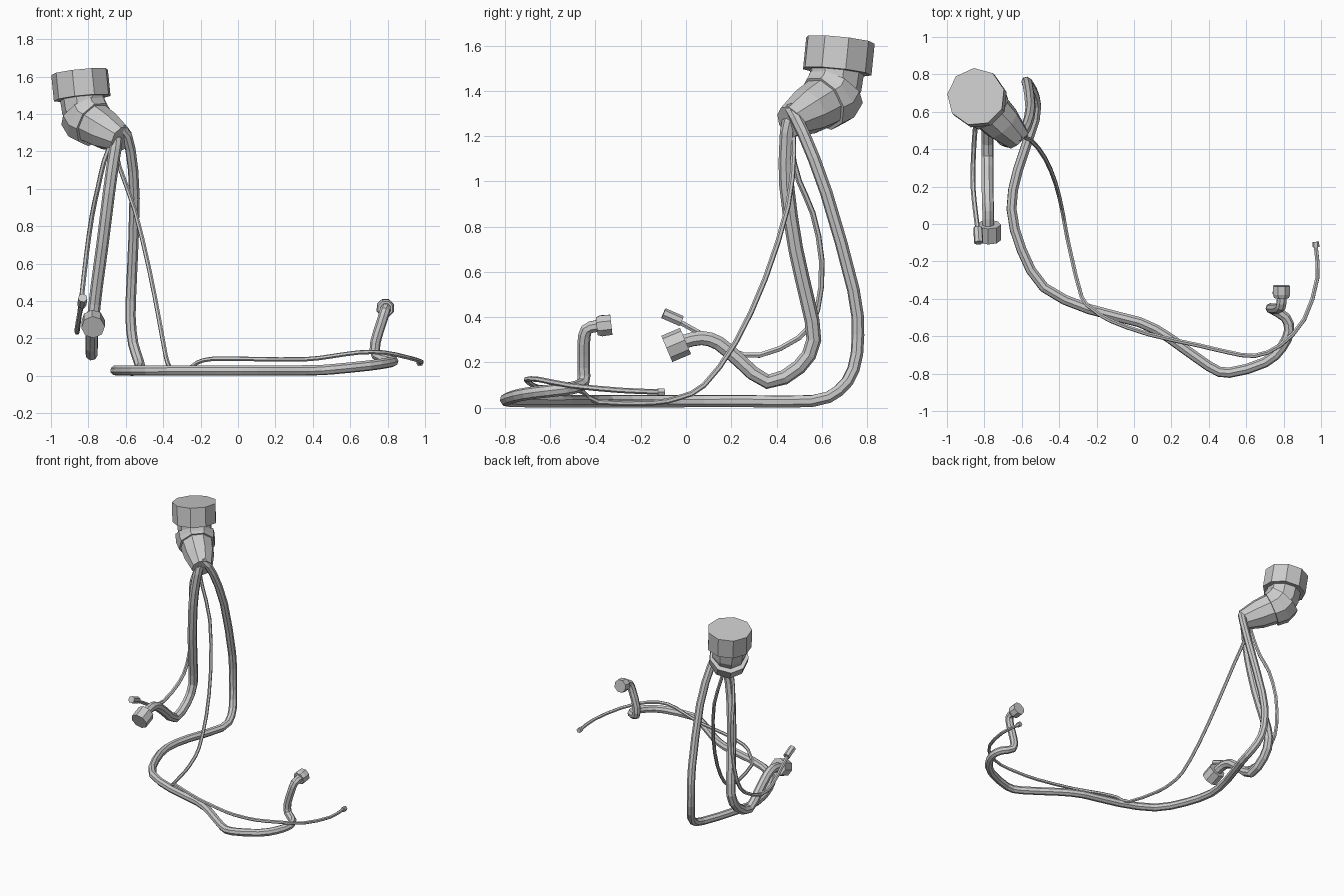
import bpy, bmesh, math
from mathutils import Vector


def catmull(pts, steps):
    """Subdivide a path of (x, y, z) points into a smooth polyline."""
    p = [Vector(q) for q in pts]
    p = [p[0] * 2 - p[1]] + p + [p[-1] * 2 - p[-2]]
    out = []
    for i in range(1, len(p) - 2):
        a, b, c, d = p[i - 1:i + 3]
        for k in range(steps):
            t = k / steps
            out.append(0.5 * (2 * b + (c - a) * t + (2 * a - 5 * b + 4 * c - d) * t * t
                              + (3 * b - a - 3 * c + d) * t ** 3))
    return out + [p[-2]]


def sweep(name, pts, radii, sides):
    """Flat-faced, capped tube along a path; radii is one number or one per point."""
    pts = [Vector(p) for p in pts]
    if not isinstance(radii, (list, tuple)):
        radii = [radii] * len(pts)
    bm = bmesh.new()
    rings, normal = [], None
    for i, p in enumerate(pts):
        before = (p - pts[i - 1]).normalized() if i else Vector()
        after = (pts[i + 1] - p).normalized() if i < len(pts) - 1 else Vector()
        t = (before + after).normalized()
        if normal is None:
            normal = t.cross(Vector((0.7, 0.7, 0.05)))
        normal = (normal - t * normal.dot(t)).normalized()
        side = t.cross(normal)
        ring = []
        for k in range(sides):
            a = 2 * math.pi * (k + 0.5) / sides
            ring.append(bm.verts.new(p + radii[i] * (math.cos(a) * normal + math.sin(a) * side)))
        rings.append(ring)
    for r0, r1 in zip(rings, rings[1:]):
        for k in range(sides):
            j = (k + 1) % sides
            bm.faces.new((r0[k], r0[j], r1[j], r1[k]))
    bm.faces.new(rings[0][::-1])
    bm.faces.new(rings[-1])
    bmesh.ops.recalc_face_normals(bm, faces=bm.faces)
    mesh = bpy.data.meshes.new(name)
    bm.to_mesh(mesh)
    bm.free()
    ob = bpy.data.objects.new(name, mesh)
    bpy.context.collection.objects.link(ob)
    return ob


def head(s, z):
    """Point in the vertical plane in which the big connector bends."""
    return (-0.845 + 0.7071 * s, 0.68 - 0.7071 * s, z)


# Large bent connector: cap, neck, collar and tapered outlet
sweep("connector_cap", [head(0, 1.625), head(0.02, 1.485)], 0.155, 9)
sweep("connector_neck", [head(0.018, 1.50), head(0.03, 1.43), head(0.07, 1.365)],
      [0.122, 0.12, 0.11], 9)
sweep("connector_collar", [head(0.03, 1.41), head(0.065, 1.365), head(0.11, 1.345)],
      [0.138, 0.138, 0.128], 9)
sweep("connector_outlet", [head(0.08, 1.36), head(0.20, 1.31), head(0.315, 1.265)],
      [0.118, 0.105, 0.072], 9)

# Long cable: drops, runs along the ground, rises at the end
long_cable = [
    (-.67, .49, 1.29), (-.615, .465, 1.32), (-.575, .52, 1.21), (-.553, .62, .95),
    (-.568, .74, .52), (-.575, .76, .32), (-.56, .74, .17), (-.53, .675, .075),
    (-.53, .56, .030), (-.62, .29, .029), (-.655, .08, .029), (-.60, -.14, .029),
    (-.48, -.34, .029), (-.24, -.455, .029), (.03, -.525, .029), (.19, -.61, .029),
    (.40, -.76, .03), (.51, -.795, .036), (.70, -.74, .055), (.79, -.66, .068),
    (.83, -.57, .078), (.81, -.50, .088), (.74, -.455, .11), (.735, -.452, .18),
    (.767, -.452, .285), (.785, -.44, .345), (.79, -.40, .36), (.79, -.375, .363)]
sweep("long_cable", catmull(long_cable, 2), 0.028, 8)
sweep("long_cable_plug", [(.788, -.395, .36), (.788, -.375, .362), (.788, -.33, .367)],
      [0.042, 0.05, 0.048], 8)

# Thick short cable with its plug
thick_cable = [
    (-.67, .49, 1.285), (-.65, .455, 1.26), (-.665, .445, 1.16), (-.69, .445, .98),
    (-.725, .485, .70), (-.755, .535, .48), (-.775, .565, .30), (-.782, .50, .18),
    (-.783, .36, .115), (-.783, .235, .21), (-.782, .145, .285), (-.78, .07, .308),
    (-.78, -.005, .293), (-.78, -.05, .275)]
sweep("thick_cable", catmull(thick_cable, 2), 0.033, 8)
sweep("thick_cable_plug", [(-.775, -.002, .295), (-.775, -.085, .26)], 0.063, 8)

# Thin short cable with its plug
thin_cable = [
    (-.67, .47, 1.26), (-.715, .465, 1.15), (-.75, .50, 1.0), (-.78, .56, .86),
    (-.81, .60, .65), (-.835, .58, .43), (-.85, .50, .31), (-.86, .325, .232),
    (-.86, .19, .255), (-.847, .06, .33), (-.835, -.03, .38)]
sweep("thin_cable", catmull(thin_cable, 2), 0.013, 6)
sweep("thin_cable_plug", [(-.835, -.02, .382), (-.83, -.10, .417)], 0.025, 7)

# Long thin wire crossing over the ground cable
wire = [
    (-.66, .47, 1.26), (-.635, .475, 1.12), (-.553, .45, .89), (-.475, .35, .57),
    (-.42, .22, .29), (-.385, .08, .10), (-.365, -.03, .045), (-.34, -.15, .022),
    (-.28, -.39, .026), (-.22, -.455, .070), (-.13, -.515, .092), (.08, -.59, .09),
    (.35, -.65, .088), (.50, -.685, .105), (.645, -.705, .125), (.78, -.65, .125),
    (.91, -.51, .098), (.98, -.29, .077), (.972, -.12, .07)]
sweep("thin_wire", catmull(wire, 2), 0.012, 6)
sweep("thin_wire_tip", [(.974, -.125, .069), (.971, -.095, .069)], 0.018, 6)
